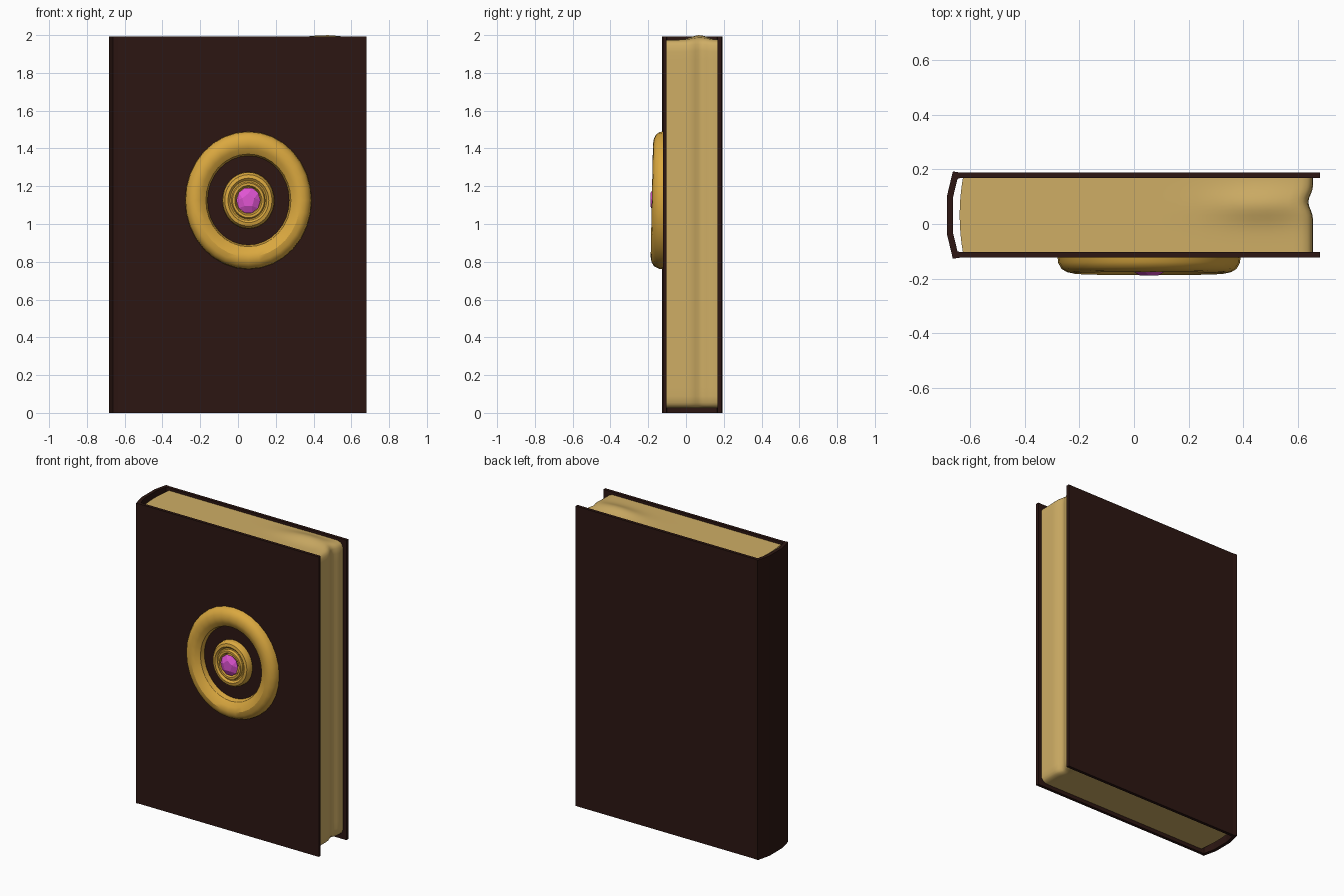
import bpy, bmesh
from math import sin, cos, pi, exp, hypot

if "Cube" in bpy.data.objects:
    bpy.data.objects.remove(bpy.data.objects["Cube"])


def material(name, rgb):
    m = bpy.data.materials.new(name)
    m.diffuse_color = (*rgb, 1)
    m.use_nodes = True
    m.node_tree.nodes["Principled BSDF"].inputs["Base Color"].default_value = m.diffuse_color
    return m


LEATHER = material("dark_leather", (0.025, 0.008, 0.006))
PAPER = material("aged_paper", (0.62, 0.42, 0.13))
GOLD = material("gold", (0.70, 0.39, 0.05))
GEM = material("pink_gem", (0.75, 0.09, 0.65))


def finish(name, bm, mat, smooth=None):
    bmesh.ops.recalc_face_normals(bm, faces=bm.faces)
    mesh = bpy.data.meshes.new(name)
    bm.to_mesh(mesh)
    bm.free()
    mesh.materials.append(mat)
    ob = bpy.data.objects.new(name, mesh)
    bpy.context.collection.objects.link(ob)
    if smooth:
        bpy.ops.object.select_all(action='DESELECT')
        ob.select_set(True)
        bpy.context.view_layer.objects.active = ob
        bpy.ops.object.shade_smooth_by_angle(angle=smooth)
    return ob


# Cover: C-shaped section with hinge grooves and a bowed spine, extruded upward
outer = [(0.68, -0.123), (-0.635, -0.123), (-0.662, -0.127), (-0.684, -0.035),
         (-0.684, 0.10), (-0.662, 0.192), (-0.635, 0.188), (0.68, 0.188)]
inner = [(0.68, -0.103), (-0.635, -0.103), (-0.645, -0.10), (-0.662, -0.03),
         (-0.662, 0.095), (-0.645, 0.165), (-0.635, 0.168), (0.68, 0.168)]
bm = bmesh.new()
lo, hi = [[[bm.verts.new((x, y, z)) for x, y in side] for side in (outer, inner)]
          for z in (0, 1.993)]
for i in range(len(outer) - 1):
    j = i + 1
    for lvl in (lo, hi):
        bm.faces.new((lvl[0][i], lvl[0][j], lvl[1][j], lvl[1][i]))
    for s in (0, 1):
        bm.faces.new((lo[s][i], lo[s][j], hi[s][j], hi[s][i]))
for i in (0, -1):
    bm.faces.new((lo[0][i], lo[1][i], hi[1][i], hi[0][i]))
finish("cover", bm, LEATHER)

# Page block: dense box shaped with a hollowed fore edge, bulged top, round corners
bm = bmesh.new()
bmesh.ops.create_cube(bm, size=2)
bmesh.ops.subdivide_edges(bm, edges=bm.edges[:], cuts=25, use_grid_fill=True)
R = 0.045
for v in bm.verts:
    u, t, w = [sin(c * pi / 2) for c in v.co]
    y = 0.0325 + 0.137 * t
    left = -0.637 + 0.012 * t * t
    right = 0.655 - 0.018 * exp(-((y - 0.08) / 0.035) ** 2)
    x = left + (right - left) * (u + 1) / 2
    top = 1.975 + 0.025 * exp(-((x - 0.46) / 0.16) ** 2 - ((y - 0.07) / 0.06) ** 2)
    z = 0.025 + (top - 0.025) * (w + 1) / 2
    for s, edge in ((1, top), (-1, 0.025)):
        dx, dz = x - (right - R), s * (z - edge) + R
        if dx > 0 and dz > 0:
            k = max(dx, dz) / hypot(dx, dz)
            x, z = right - R + dx * k, edge + s * (dz * k - R)
    v.co = (x, y, z)
finish("pages", bm, PAPER, 0.7)

CX, CZ, FRONT, TALL = 0.055, 1.125, -0.122, 1.09


def emblem_point(r, a, depth):
    dz = r * TALL * sin(a)
    return (CX + r * cos(a), FRONT - depth * (1 - 0.35 * dz), CZ + dz)


def turned(name, profile, n=32):
    bm = bmesh.new()
    rows = [[bm.verts.new(emblem_point(r, 2 * pi * k / n, d)) for k in range(n)]
            for r, d in profile]
    for a, b in zip(rows, rows[1:] + rows[:1]):
        for k in range(n):
            m = (k + 1) % n
            bm.faces.new((a[k], a[m], b[m], b[k]))
    return finish(name, bm, GOLD, 0.55)


# Gold medallion: wide outer ring and small stepped gem setting
turned("outer_ring", [(0.335, -0.005), (0.332, 0.02), (0.32, 0.042), (0.30, 0.054),
                      (0.275, 0.059), (0.25, 0.05), (0.225, 0.03), (0.215, -0.005)])
turned("gem_setting", [(0.138, -0.005), (0.136, 0.025), (0.125, 0.042), (0.108, 0.046),
                       (0.097, 0.035), (0.09, 0.036), (0.084, 0.05), (0.072, 0.05),
                       (0.064, 0.03), (0.01, 0.03), (0.01, -0.005)])

# Faceted gem with a five-sided table
bm = bmesh.new()
for r, d, n, turn in ((0.05, 0.028, 10, 0), (0.064, 0.048, 10, 0), (0.034, 0.067, 5, pi / 10)):
    for k in range(n):
        x, _, z = emblem_point(r, 2 * pi * k / n + turn, d)
        bm.verts.new((x, FRONT - d, z))
bmesh.ops.convex_hull(bm, input=bm.verts[:])
finish("gem", bm, GEM)
